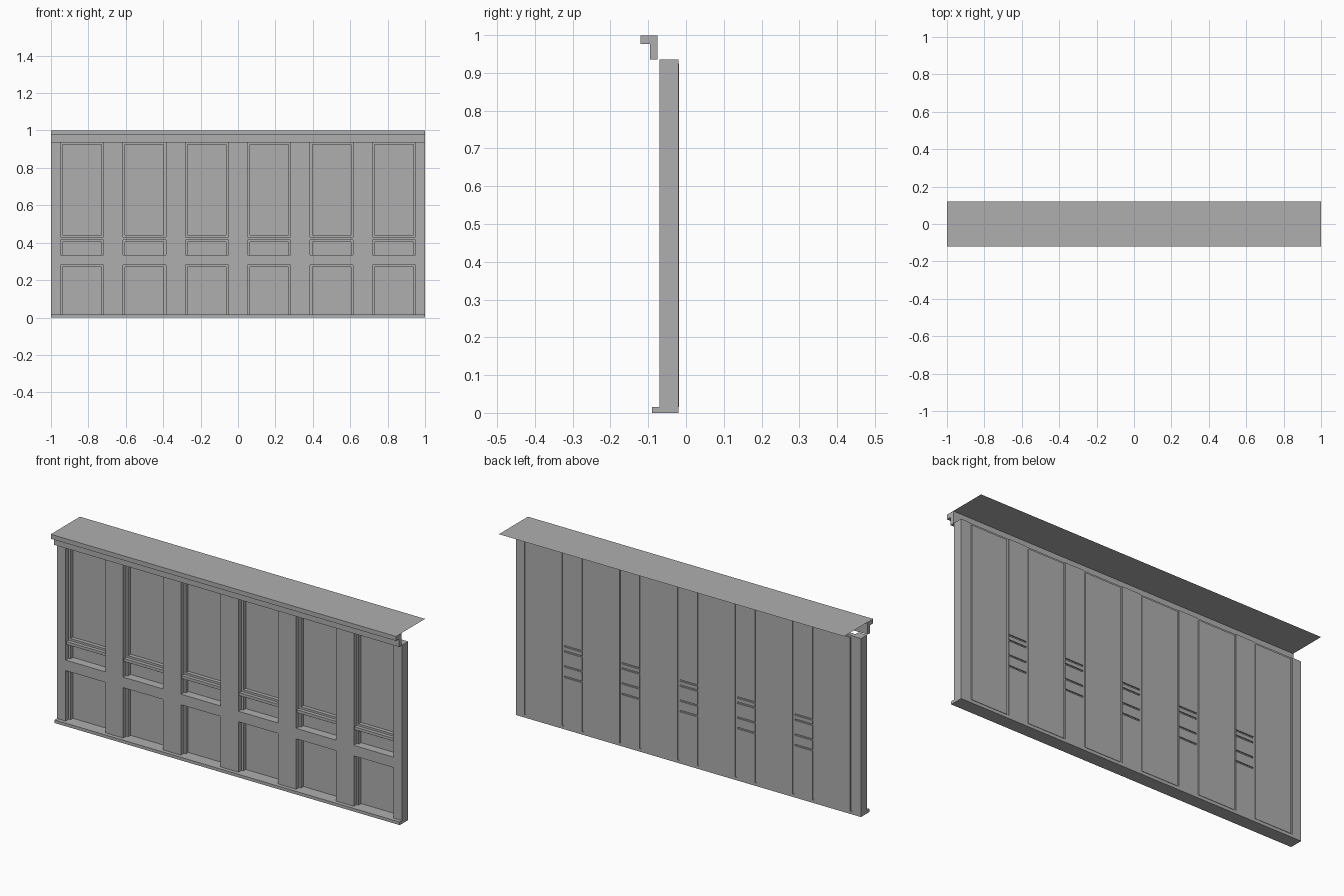
import bpy
import bmesh

if "Cube" in bpy.data.objects:
    bpy.data.objects.remove(bpy.data.objects["Cube"])

COLOUR = (0.43, 0.43, 0.43, 1)
grey = bpy.data.materials.new("plain grey")
grey.use_nodes = True
grey.diffuse_color = COLOUR
grey.node_tree.nodes["Principled BSDF"].inputs["Base Color"].default_value = COLOUR


def boxes(name, spans):
    """One object made of boxes, each given as (x range, y range, z range)."""
    bm = bmesh.new()
    for span in spans:
        verts = bmesh.ops.create_cube(bm, size=1)["verts"]
        for v in verts:
            v.co = [lo + (hi - lo) * (c + 0.5) for (lo, hi), c in zip(span, v.co)]
    return finish(name, bm)


def finish(name, bm):
    mesh = bpy.data.meshes.new(name)
    bm.to_mesh(mesh)
    bm.free()
    mesh.materials.append(grey)
    obj = bpy.data.objects.new(name, mesh)
    bpy.context.collection.objects.link(obj)
    return obj


# Shared measurements
FULL = (-1, 1)
FRONT, BACK, SPLIT = -0.07, -0.02, -0.026
FLOOR, TOP = 0.016, 0.935
BEAD = 0.011
BAYS, PITCH, HALF = 6, 0.334, 0.115
openings = []
for i in range(BAYS):
    centre = (i - (BAYS - 1) / 2) * PITCH
    openings.append((centre - HALF, centre + HALF))

# Base plinth, two-step cornice and thin top shelf
boxes("base_plinth", [(FULL, (-0.09, BACK), (0, FLOOR))])
boxes("cornice_cap", [(FULL, (-0.12, -0.075), (0.976, 0.9995))])
boxes("cornice_step", [(FULL, (-0.095, -0.075), (TOP, 0.976))])
bm = bmesh.new()
corners = [(-1, -0.12, 1), (1, -0.12, 1), (1, 0.12, 1), (-1, 0.12, 1)]
bm.faces.new([bm.verts.new(c) for c in corners])
finish("top_shelf", bm)

# Upright stiles between the openings, with shallow notches in the back
edges = [-1] + [x for pair in openings for x in pair] + [1]
stiles = list(zip(edges[0::2], edges[1::2]))
notches = [0.275, 0.33, 0.408, 0.435]
levels = [FLOOR] + [z + d for z in notches for d in (-0.004, 0.004)] + [TOP]
boxes("stile_fronts", [(x, (FRONT, SPLIT), (FLOOR, TOP)) for x in stiles])
backs = []
for n, x in enumerate(stiles):
    if n in (0, BAYS):
        backs.append((x, (SPLIT, BACK), (FLOOR, TOP)))
    else:
        backs += [(x, (SPLIT, BACK), z) for z in zip(levels[0::2], levels[1::2])]
boxes("stile_backs", backs)

# Flush lower rails and slightly set-back upper bars
boxes("lower_rails", [(x, (FRONT, -0.023), (0.28, 0.335)) for x in openings])
boxes("upper_bars", [(x, (-0.064, -0.023), (0.415, 0.43)) for x in openings])

# Stepped beading inside each opening
depth = (-0.045, -0.023)
beads = []
for a, b in openings:
    for low, high in ((FLOOR, 0.28), (0.335, 0.415), (0.43, TOP)):
        beads.append(((a, a + BEAD), depth, (low, high)))
        beads.append(((b - BEAD, b), depth, (low, high)))
        beads.append(((a + BEAD, b - BEAD), depth, (high - BEAD, high)))
    beads.append(((a + BEAD, b - BEAD), depth, (0.43, 0.43 + BEAD)))
boxes("panel_beading", beads)

# Flat back panels
boxes("back_panels", [((a + BEAD, b - BEAD), (-0.025, -0.018), (FLOOR, 0.925))
                      for a, b in openings])
